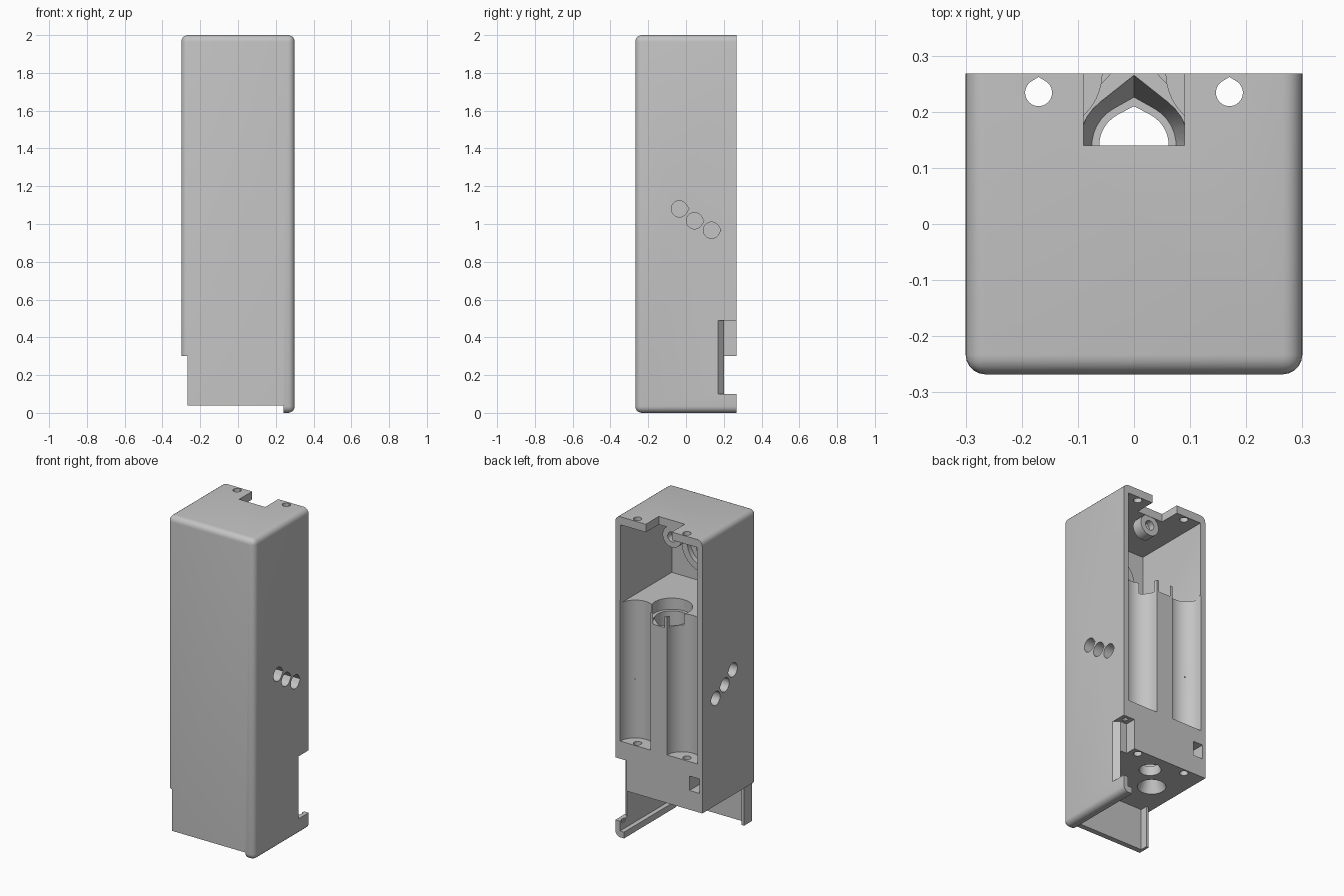
import bpy, bmesh, math

if "Cube" in bpy.data.objects:
    bpy.data.objects.remove(bpy.data.objects["Cube"])

grey = bpy.data.materials.new("warm_grey_plastic")
grey.diffuse_color = (0.55, 0.55, 0.55, 1)
grey.use_nodes = True
grey.node_tree.nodes["Principled BSDF"].inputs["Base Color"].default_value = grey.diffuse_color


def prism(name, pts, a, b, axis="z", top=None):
    """Extrude a 2D outline along an axis; an optional top outline tapers it."""
    place = {"x": lambda p, h: (h, p[0], p[1]),
             "y": lambda p, h: (p[0], h, p[1]),
             "z": lambda p, h: (p[0], p[1], h)}[axis]
    bm = bmesh.new()
    lo = [bm.verts.new(place(p, a)) for p in pts]
    hi = [bm.verts.new(place(p, b)) for p in (top or pts)]
    n = len(pts)
    bm.faces.new(lo)
    bm.faces.new(hi)
    for i in range(n):
        j = (i + 1) % n
        bm.faces.new((lo[i], lo[j], hi[j], hi[i]))
    bmesh.ops.recalc_face_normals(bm, faces=bm.faces)
    me = bpy.data.meshes.new(name)
    bm.to_mesh(me)
    bm.free()
    me.materials.append(grey)
    ob = bpy.data.objects.new(name, me)
    bpy.context.collection.objects.link(ob)
    return ob


def rect(x0, x1, y0, y1):
    return [(x0, y0), (x1, y0), (x1, y1), (x0, y1)]


def circle(cx, cy, r, n=40):
    return [(cx + r * math.cos(2 * math.pi * i / n),
             cy + r * math.sin(2 * math.pi * i / n)) for i in range(n)]


def teardrop(cx, cy, r, tip, n=28, up=True):
    """Round hole with a pointed end, pointing to +second or +first axis."""
    phi = math.acos(r / tip)
    start, sweep = math.pi / 2 + phi, 2 * (math.pi - phi)
    loc = [(r * math.cos(start + sweep * i / n), r * math.sin(start + sweep * i / n))
           for i in range(n + 1)] + [(0, tip)]
    return [(cx + p, cy + q) if up else (cx + q, cy + p) for p, q in loc]


def cut(target, *args, **kw):
    cutter = prism("cutter", *args, **kw)
    cutter.hide_render = True
    mod = target.modifiers.new("cut", "BOOLEAN")
    mod.operation = "DIFFERENCE"
    mod.solver = "EXACT"
    mod.object = cutter
    bpy.context.view_layer.objects.active = target
    bpy.ops.object.modifier_apply(modifier=mod.name)
    bpy.data.objects.remove(cutter, do_unlink=True)


def smooth(ob):
    bpy.ops.object.select_all(action="DESELECT")
    ob.select_set(True)
    bpy.context.view_layer.objects.active = ob
    bpy.ops.object.shade_smooth_by_angle(angle=math.radians(30))


# Case: a block rounded on every edge except around the open back
case = prism("case", rect(-0.3, 0.3, -0.268, 0.268), 0, 2)
bm = bmesh.new()
bm.from_mesh(case.data)
edges = [e for e in bm.edges if not all(v.co.y > 0 for v in e.verts)]
bmesh.ops.bevel(bm, geom=edges, offset=0.035, segments=5, profile=0.5, affect="EDGES")
bm.to_mesh(case.data)
bm.free()

# Open bay under the floor, leaving the front plate, its rail and the right wall
cut(case, [(-0.4, -0.4), (-0.268, -0.4), (-0.268, -0.19), (-0.25, -0.19), (-0.25, -0.235),
           (0.268, -0.235), (0.268, 0.4), (-0.4, 0.4)], 0.039, 0.3)
cut(case, rect(-0.4, 0.24, -0.4, 0.4), -0.1, 0.04)

# Notch at the back of the right wall, with a small socket above and below
cut(case, [(0.222, 0.4), (0.222, 0.2), (0.268, 0.2), (0.3, 0.17), (0.4, 0.17), (0.4, 0.4)],
    0.1, 0.49)
cut(case, rect(0.25, 0.275, 0.22, 0.25), 0.08, 0.52)

# Upper chamber and the access slot in the top
cut(case, rect(-0.265, 0.265, -0.238, 0.4), 1.46, 1.95)
cut(case, rect(-0.09, 0.09, 0.14, 0.4), 1.9, 2.1)

# Central bore: recess at the shelf, bore, tapered bottom, through hole
cut(case, teardrop(0, 0.14, 0.118, 0.17), 1.39, 1.48)
cut(case, teardrop(0, 0.14, 0.098, 0.125), 0.459, 1.42)
cut(case, teardrop(0, 0.14, 0.075, 0.086), 0.36, 0.46, top=teardrop(0, 0.14, 0.098, 0.125))
cut(case, teardrop(0, 0.14, 0.062, 0.07), 0.2, 0.4)

for s in (-1, 1):
    # Open round grooves in the back
    cut(case, circle(s * 0.162, 0.27, 0.105), 0.6, 1.48)
    # Screw holes in the top and the floor block
    cut(case, teardrop(s * 0.17, 0.234, 0.024, 0.028), 1.9, 2.1)
    cut(case, teardrop(s * 0.17, 0.234, 0.024, 0.028), 0.2, 0.65)
    # Three blind holes in each side wall
    for y, z in ((-0.035, 1.08), (0.045, 1.017), (0.135, 0.967)):
        cut(case, teardrop(y, z, 0.043, 0.05, up=False),
            min(s * 0.22, s * 0.4), max(s * 0.22, s * 0.4), axis="x")

# Square latch hole in the back and tapered pocket under the floor
cut(case, rect(-0.28, -0.212, 0.42, 0.51), 0.17, 0.4, axis="y")
cut(case, circle(-0.13, 0.0, 0.085), 0.29, 0.38, top=circle(-0.13, 0.0, 0.05))
smooth(case)

# Round mount inside the chamber, on the front wall
ring = prism("round_mount", circle(0, 1.70, 0.16), -0.245, -0.185, axis="y")
cut(ring, circle(0, 1.70, 0.12), -0.215, -0.1, axis="y")
smooth(ring)
hub = prism("mount_hub", circle(0, 1.70, 0.05), -0.22, -0.17, axis="y")
cut(hub, circle(0, 1.70, 0.025), -0.2, -0.1, axis="y")
smooth(hub)

# Round guide hanging beneath the top, beside the slot
guide = prism("top_guide", circle(0, 1.895, 0.065), 0.07, 0.138, axis="y")
cut(guide, circle(0, 1.895, 0.03), 0.1, 0.2, axis="y")
smooth(guide)
